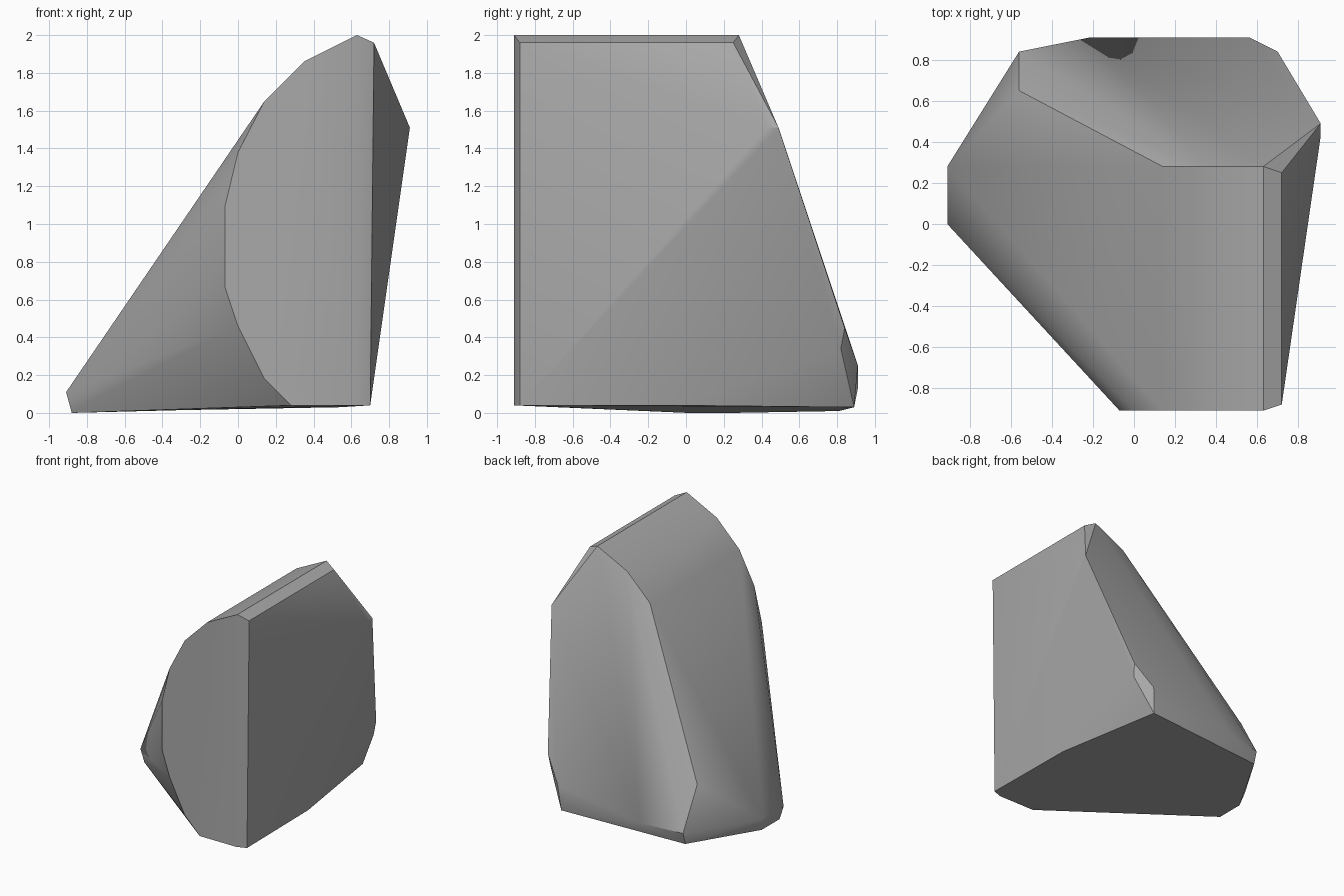
import bpy
import bmesh
import math
from mathutils import Vector

cube = bpy.data.objects.get("Cube")
if cube:
    bpy.data.objects.remove(cube, do_unlink=True)


def make_material(name, colour):
    mat = bpy.data.materials.new(name)
    mat.use_nodes = True
    mat.diffuse_color = colour
    mat.node_tree.nodes["Principled BSDF"].inputs["Base Color"].default_value = colour
    return mat


def hull_object(name, points, material):
    """Wrap the corner points in a convex skin with merged flat facets."""
    bm = bmesh.new()
    for p in points:
        bm.verts.new(Vector(p))
    result = bmesh.ops.convex_hull(bm, input=bm.verts[:])
    loose = {v for v in result["geom_interior"] + result["geom_unused"]
             if isinstance(v, bmesh.types.BMVert) and not v.link_faces}
    bmesh.ops.delete(bm, geom=list(loose), context="VERTS")
    bmesh.ops.dissolve_limit(bm, angle_limit=math.radians(1.5),
                             verts=bm.verts[:], edges=bm.edges[:])
    bmesh.ops.recalc_face_normals(bm, faces=bm.faces[:])
    mesh = bpy.data.meshes.new(name)
    bm.to_mesh(mesh)
    bm.free()
    mesh.materials.append(material)
    obj = bpy.data.objects.new(name, mesh)
    bpy.context.collection.objects.link(obj)
    return obj


FRONT_Y, RIDGE_BACK_Y = -0.91, 0.28

# Sheer front face: rounded outline, as x and z
crest = [(0.14, 1.65), (0.35, 1.86), (0.63, 2.0)]
lower_outline = [(0.62, 0.04), (0.28, 0.04), (0.14, 0.18), (0, 0.46),
                 (-0.07, 0.67), (-0.07, 1.09), (0, 1.38)]
points = [(x, FRONT_Y, z) for x, z in lower_outline + crest]

# The crest runs straight back to the rear slope
points += [(x, RIDGE_BACK_Y, z) for x, z in crest]

# Steep left side with its narrow chamfer along the crest and front edge
points += [(0.72, -0.88, 1.96), (0.72, 0.25, 1.96), (0.7, -0.88, 0.04),
           (0.69, -0.05, 0.04), (0.91, 0.43, 1.51), (0.91, 0.49, 1.51),
           (0.7, 0.84, 0.45), (0.69, 0.82, 0.34)]

# Rear foot
points += [(0.56, 0.91, 0.25), (0.54, 0.89, 0.03), (-0.21, 0.91, 0.13),
           (-0.56, 0.84, 0.11), (-0.56, 0.81, 0.01), (-0.56, 0.65, 0.45)]

# Low toe at the foot of the long slope
for y in (0, RIDGE_BACK_Y):
    points += [(-0.91, y, 0.11), (-0.88, y * 0.85 + 0.01, 0)]

stone = make_material("stone grey", (0.4, 0.4, 0.4, 1))
rock = hull_object("rock", points, stone)

# Smooth the gentle facets and keep the hard breaks sharp
bpy.context.view_layer.objects.active = rock
rock.select_set(True)
bpy.ops.object.shade_smooth_by_angle(angle=math.radians(30))
